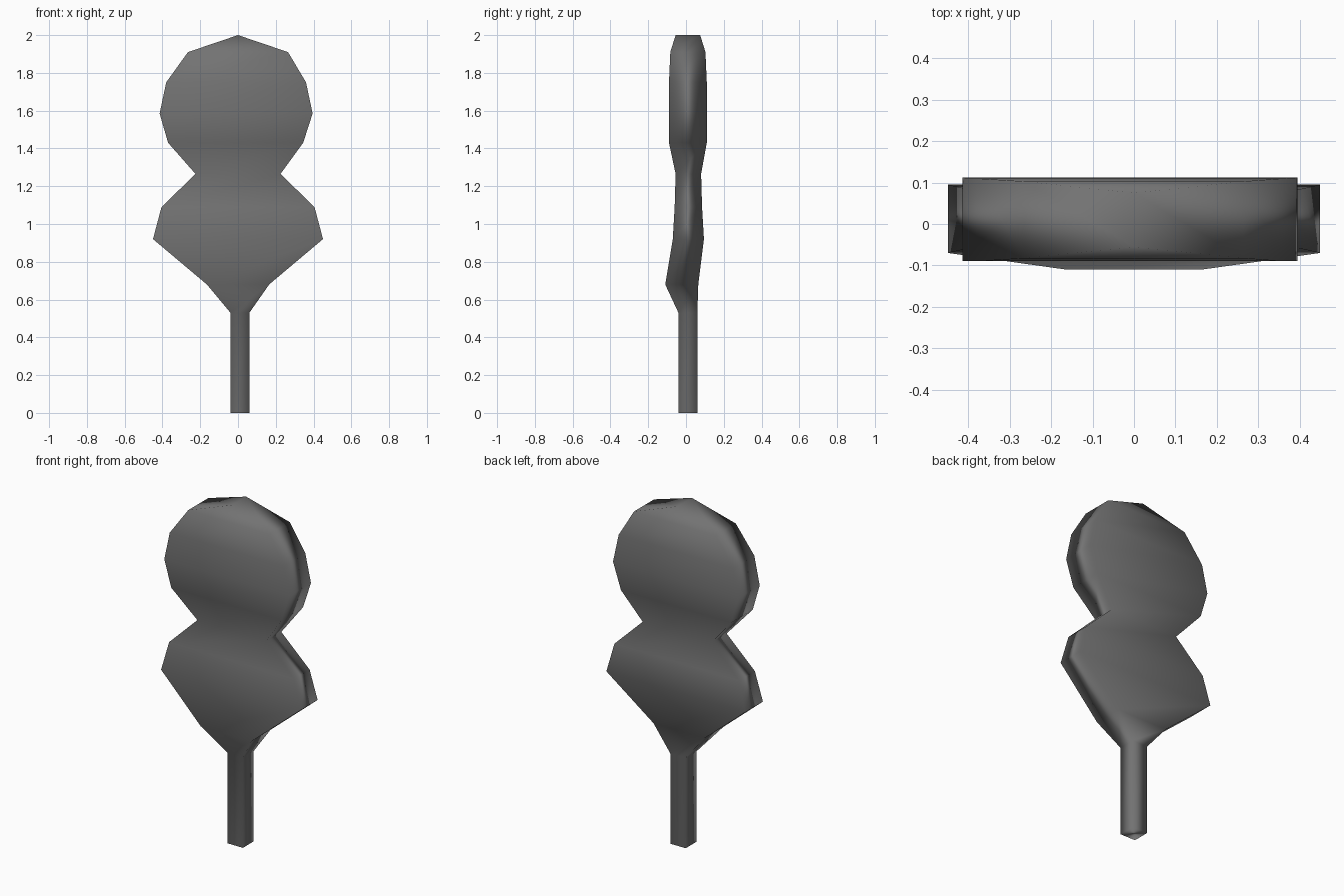
import bpy, bmesh

cube = bpy.data.objects.get("Cube")
if cube:
    bpy.data.objects.remove(cube, do_unlink=True)

grey = bpy.data.materials.new("dark_grey")
grey.use_nodes = True
colour = (0.17, 0.17, 0.17, 1)
grey.diffuse_color = colour
grey.node_tree.nodes["Principled BSDF"].inputs["Base Color"].default_value = colour

# Rectangular sections from foot to crown: height, x range, y range
SECTIONS = [
    (0.00, -0.04, 0.06, -0.04, 0.06),
    (0.53, -0.04, 0.06, -0.04, 0.06),
    (0.68, -0.165, 0.165, -0.11, 0.065),
    (0.92, -0.45, 0.45, -0.07, 0.095),
    (1.09, -0.405, 0.405, -0.06, 0.085),
    (1.265, -0.225, 0.225, -0.055, 0.08),
    (1.43, -0.37, 0.345, -0.09, 0.11),
    (1.585, -0.415, 0.395, -0.09, 0.112),
    (1.75, -0.38, 0.36, -0.09, 0.11),
    (1.91, -0.265, 0.265, -0.083, 0.103),
]

# Loft the stem and the two-lobed blade
bm = bmesh.new()
rings = [[bm.verts.new(p) for p in ((l, f, z), (r, f, z), (r, b, z), (l, b, z))]
         for z, l, r, f, b in SECTIONS]
bm.faces.new(rings[0])
for low, high in zip(rings, rings[1:]):
    for i in range(4):
        j = (i + 1) % 4
        bm.faces.new((low[i], low[j], high[j], high[i]))

# Crown: the last ring closes to a short ridge running front to back
front, back = bm.verts.new((0, -0.055, 2)), bm.verts.new((0, 0.075, 2))
a, b, c, d = rings[-1]
for face in ((a, b, front), (b, c, back, front), (c, d, back), (d, a, front, back)):
    bm.faces.new(face)

bmesh.ops.recalc_face_normals(bm, faces=bm.faces)
for face in bm.faces:
    face.smooth = True
mesh = bpy.data.meshes.new("stem_and_blade")
bm.to_mesh(mesh)
bm.free()
mesh.materials.append(grey)
blade = bpy.data.objects.new("stem_and_blade", mesh)
bpy.context.collection.objects.link(blade)

# Broad faces dominate the smooth shading
weighted = blade.modifiers.new("weighted_normals", "WEIGHTED_NORMAL")
weighted.mode = "FACE_AREA"
